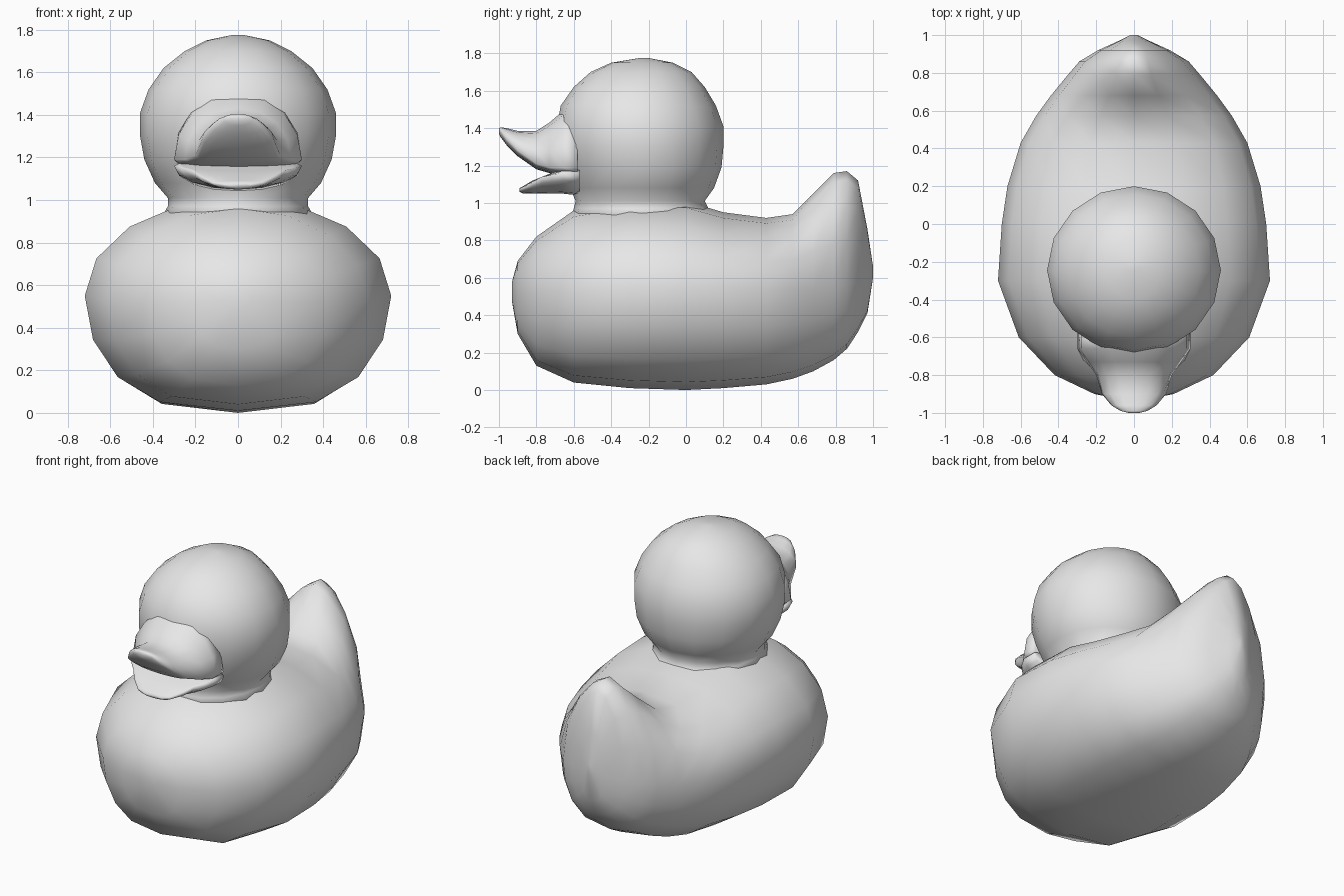
import bpy
import bmesh
from math import sin, cos, pi, copysign

SEGMENTS = 16

cube = bpy.data.objects.get("Cube")
if cube:
    bpy.data.objects.remove(cube, do_unlink=True)

# One plain grey for the whole model
grey = bpy.data.materials.new("plain_grey")
grey.use_nodes = True
colour = (.8, .8, .8, 1)
grey.diffuse_color = colour
grey.node_tree.nodes["Principled BSDF"].inputs["Base Color"].default_value = colour


def angles():
    return [2 * pi * i / SEGMENTS for i in range(SEGMENTS)]


def upright_ring(y, width, z_mid, z_top, z_bottom, top_power=1, low_power=1):
    """Section across y: separate upper and lower halves, widest at z_mid."""
    points = []
    for t in angles():
        c, s = cos(t), sin(t)
        if abs(c) < .001:
            c = 0
        power = top_power if s >= 0 else low_power
        height = z_top - z_mid if s >= 0 else z_mid - z_bottom
        points.append((copysign(width * abs(c) ** power, c), y, z_mid + height * s))
    return points


def level_ring(z, y_front, y_back, width):
    """Horizontal oval between a front and a back limit."""
    centre, radius = (y_front + y_back) / 2, (y_back - y_front) / 2
    return [(width * cos(t), centre + radius * sin(t), z) for t in angles()]


def loft(name, rings):
    """Skin the rings, close both ends and shade smooth."""
    bm = bmesh.new()
    loops = [[bm.verts.new(p) for p in ring] for ring in rings]
    for a, b in zip(loops, loops[1:]):
        for i in range(SEGMENTS):
            j = (i + 1) % SEGMENTS
            bm.faces.new((a[i], a[j], b[j], b[i]))
    bm.faces.new(loops[0])
    bm.faces.new(loops[-1])
    bmesh.ops.recalc_face_normals(bm, faces=bm.faces)
    for face in bm.faces:
        face.smooth = True
    mesh = bpy.data.meshes.new(name)
    bm.to_mesh(mesh)
    bm.free()
    mesh.materials.append(grey)
    obj = bpy.data.objects.new(name, mesh)
    bpy.context.collection.objects.link(obj)
    return obj


# Body with upturned tail: y, half width, widest z, top z, bottom z, top taper
body_sections = [
    (-.93, .06, .53, .58, .47, 1),
    (-.9, .21, .52, .69, .3, 1),
    (-.8, .42, .52, .82, .13, 1),
    (-.6, .61, .53, .96, .04, 1),
    (-.3, .72, .55, 1.01, .01, 1),
    (0, .7, .55, 1.01, 0, 1),
    (.2, .67, .55, .95, .01, 1),
    (.43, .6, .54, .92, .03, 1),
    (.57, .52, .54, .94, .06, 1.1),
    (.68, .44, .54, 1.05, .1, 1.3),
    (.79, .35, .55, 1.16, .16, 1.4),
    (.86, .29, .56, 1.17, .22, 1.4),
    (.92, .19, .58, 1.12, .31, 1.2),
    (.97, .08, .6, .86, .41, 1),
    (1, .02, .63, .66, .6, 1),
]
loft("body", [upright_ring(*s, low_power=.7) for s in body_sections])

# Head and neck: z, front y, back y, half width
head_sections = [
    (.9, -.62, .16, .37),
    (.97, -.6, .12, .33),
    (1.01, -.59, .1, .33),
    (1.08, -.62, .15, .39),
    (1.19, -.66, .19, .44),
    (1.3, -.69, .2, .46),
    (1.41, -.69, .2, .46),
    (1.52, -.67, .16, .42),
    (1.62, -.6, .1, .35),
    (1.7, -.51, .03, .25),
    (1.75, -.4, -.07, .15),
    (1.775, -.25, -.2, .03),
]
loft("head", [level_ring(*s) for s in head_sections])

# Upper bill: arched and curling up at the tip
upper_sections = [
    (-.58, .3, 1.19, 1.52, 1.12),
    (-.66, .3, 1.19, 1.49, 1.14),
    (-.73, .25, 1.19, 1.43, 1.16),
    (-.8, .2, 1.21, 1.385, 1.18),
    (-.9, .17, 1.28, 1.385, 1.25),
    (-.96, .12, 1.34, 1.4, 1.31),
    (-.99, .07, 1.38, 1.405, 1.35),
    (-1, .03, 1.385, 1.4, 1.37),
]
loft("upper_bill", [upright_ring(*s, top_power=.9) for s in upper_sections])

# Lower bill: shallow scoop sloping down to its lip
lower_sections = [
    (-.57, .3, 1.16, 1.19, 1.04),
    (-.66, .3, 1.16, 1.19, 1.05),
    (-.72, .27, 1.15, 1.16, 1.05),
    (-.77, .22, 1.14, 1.14, 1.05),
    (-.82, .18, 1.11, 1.12, 1.05),
    (-.87, .12, 1.08, 1.09, 1.05),
    (-.89, .06, 1.07, 1.08, 1.06),
]
loft("lower_bill", [upright_ring(*s) for s in lower_sections])
